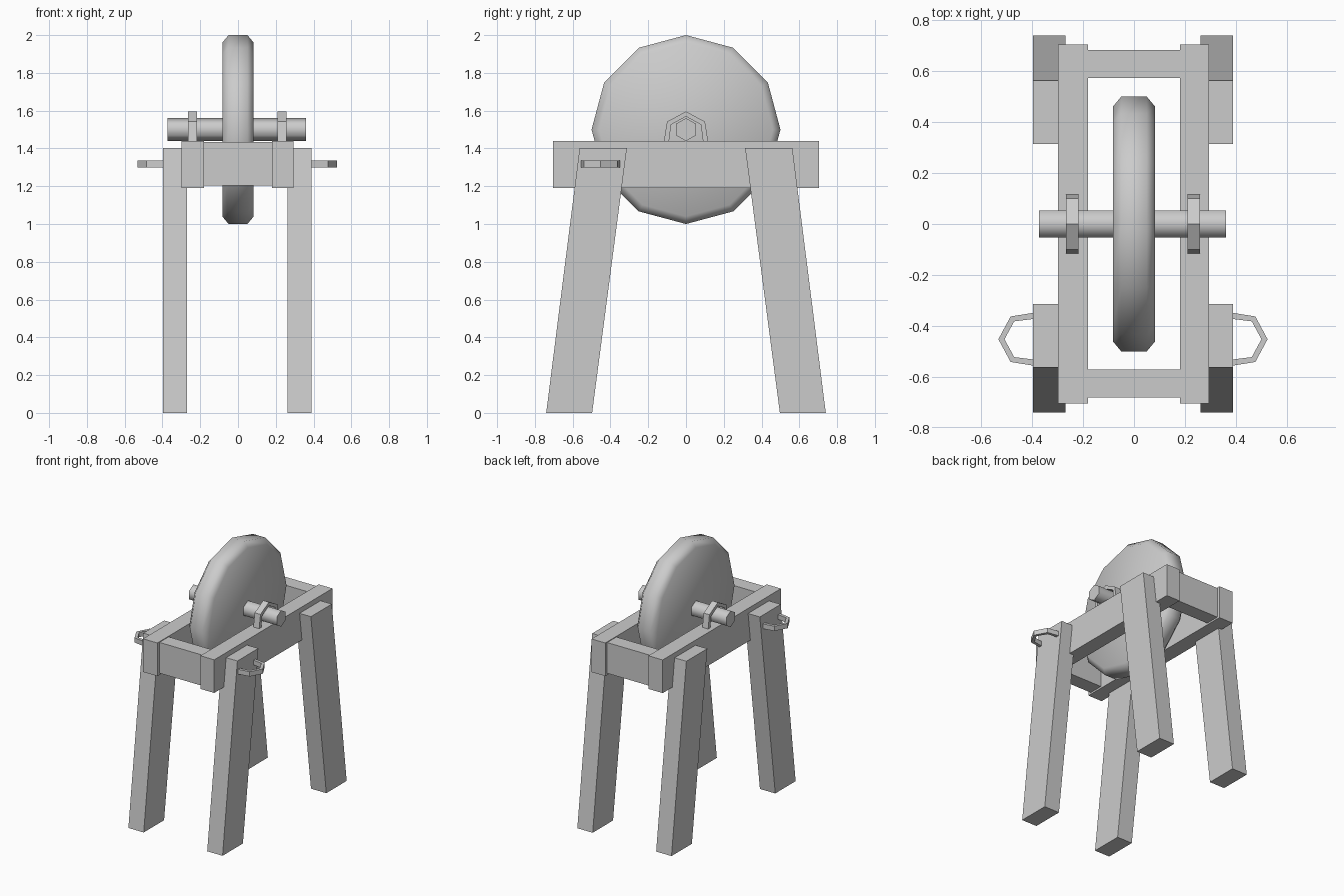
import bpy, bmesh, math

if "Cube" in bpy.data.objects:
    bpy.data.objects.remove(bpy.data.objects["Cube"])


def make(name, verts, faces, smooth=None):
    mesh = bpy.data.meshes.new(name)
    mesh.from_pydata(verts, [], faces)
    bm = bmesh.new()
    bm.from_mesh(mesh)
    bmesh.ops.recalc_face_normals(bm, faces=bm.faces)
    bm.to_mesh(mesh)
    bm.free()
    ob = bpy.data.objects.new(name, mesh)
    bpy.context.collection.objects.link(ob)
    if smooth:
        bpy.ops.object.select_all(action='DESELECT')
        ob.select_set(True)
        bpy.context.view_layer.objects.active = ob
        bpy.ops.object.shade_smooth_by_angle(angle=math.radians(smooth))
    return ob


def loft(name, rings, smooth=None, closed=False):
    """Skin equal-length rings; cap the ends unless closed."""
    n, m = len(rings[0]), len(rings)
    verts = [v for r in rings for v in r]
    faces = []
    for i in range(m if closed else m - 1):
        a, b = i * n, (i + 1) % m * n
        faces += [(a + j, a + (j + 1) % n, b + (j + 1) % n, b + j) for j in range(n)]
    if not closed:
        faces += [tuple(range(n)), tuple(range((m - 1) * n, m * n))]
    return make(name, verts, faces, smooth)


def rect(x0, x1, y0, y1, z):
    return [(x0, y0, z), (x1, y0, z), (x1, y1, z), (x0, y1, z)]


def box(name, x0, x1, y0, y1, z0, z1):
    return loft(name, [rect(x0, x1, y0, y1, z0), rect(x0, x1, y0, y1, z1)])


def lathe_x(name, profile, sides, cz, smooth):
    """Revolve (x, radius) pairs about the x axis, one vertex at the top."""
    t = [2 * math.pi * k / sides for k in range(sides)]
    return loft(name, [[(x, r * math.sin(a), cz + r * math.cos(a)) for a in t]
                       for x, r in profile], smooth)


# Half-hexagon strap outline: (across, outward), outer and inner edges
OUTER = [(-.11, -.03), (-.108, 0), (-.093, .09), (0, .138), (.093, .09), (.108, 0), (.11, -.03)]
INNER = [(-.085, -.03), (-.083, 0), (-.073, .076), (0, .114), (.073, .076), (.083, 0), (.085, -.03)]


def strap(name, place, w):
    return loft(name, [[place(*o, -w), place(*o, w), place(*i, w), place(*i, -w)]
                       for o, i in zip(OUTER, INNER)])


# Grinding wheel and axle
lathe_x("grinding_wheel", [(-.083, .46), (-.05, .5), (.05, .5), (.083, .46)], 12, 1.5, 50)
lathe_x("axle", [(-.373, .061), (.361, .061)], 6, 1.5, 65)

for s, side in ((-1, "left"), (1, "right")):
    off = -.004
    # Side rail
    a, b = sorted((s * .18, s * .297 + off / 2))
    box(side + "_rail", a, b, -.705, .705, 1.19, 1.44)
    # Axle bracket over the rail
    strap(side + "_axle_bracket",
          lambda u, v, w, s=s: (s * .238 + off + w, u * 1.08, 1.44 + v * 1.13), .024)
    # Carrying handle on the front leg
    strap(side + "_handle",
          lambda u, v, w, s=s: (s * (.39 + v) + off, -.452 + u * .96, 1.318 + w), .018)
    # Splayed legs
    x0, x1 = sorted((s * .265 + off, s * .393 + off))
    for e, end in ((-1, "front"), (1, "back")):
        bottom = sorted((e * .497, e * .74))
        top = sorted((e * .313, e * .563))
        loft(f"{end}_{side}_leg", [rect(x0, x1, *bottom, 0), rect(x0, x1, *top, 1.402)])

# Cross pieces between the rails
box("front_crosspiece", -.19, .18, -.68, -.57, 1.203, 1.435)
box("back_crosspiece", -.19, .18, .573, .683, 1.203, 1.435)
